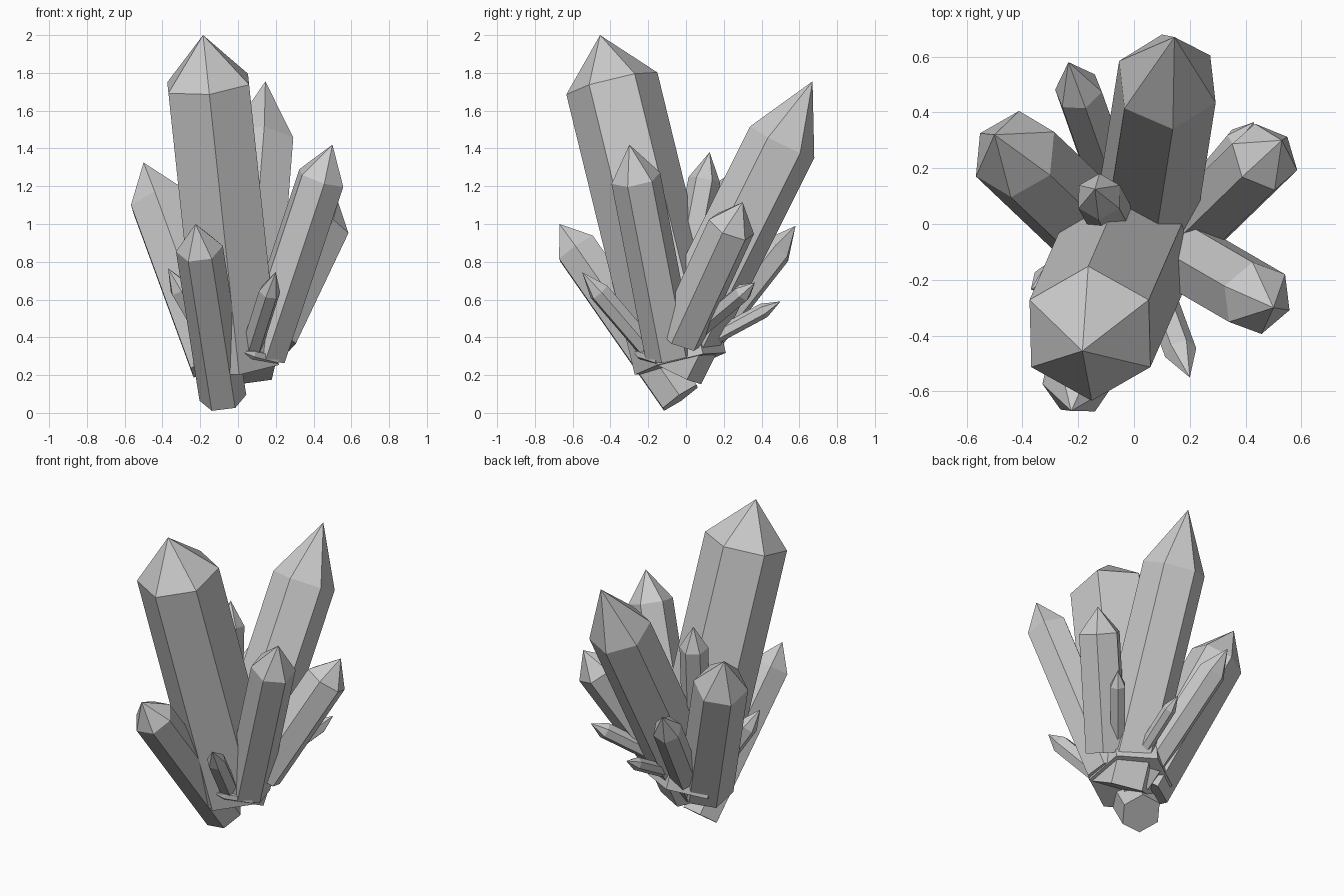
import bpy, math
from mathutils import Vector

if "Cube" in bpy.data.objects:
    bpy.data.objects.remove(bpy.data.objects["Cube"])


def crystal(name, base, tip, r, point, hint):
    """Six-sided prism from base, ending in a pyramid of length `point`.
    `hint` is the direction in which one corner of the cross-section lies."""
    base, tip = Vector(base), Vector(tip)
    axis = (tip - base).normalized()
    shoulder = tip - axis * point
    u = Vector(hint)
    u = (u - axis * u.dot(axis)).normalized()
    v = axis.cross(u)
    verts = []
    for c in (base, shoulder):
        for i in range(6):
            a = i * math.pi / 3
            verts.append(c + (u * math.cos(a) + v * math.sin(a)) * r)
    verts.append(tip)
    faces = [tuple(range(5, -1, -1))]
    for i in range(6):
        j = (i + 1) % 6
        faces.append((i, j, j + 6, i + 6))
        faces.append((i + 6, j + 6, 12))
    mesh = bpy.data.meshes.new(name)
    mesh.from_pydata(verts, [], faces)
    obj = bpy.data.objects.new(name, mesh)
    bpy.context.collection.objects.link(obj)
    return obj


# name, base centre, tip, radius, point length, corner direction
crystals = [
    # large crystals
    ("main_crystal", (0, -.03, .26), (-.185, -.455, 2.0), .248, .265, (0, -1, 0)),
    ("back_crystal", (.025, -.09, .235), (.145, .67, 1.755), .19, .36, (.02, -.175, .085)),
    ("left_crystal", (-.11, -.05, .26), (-.50, .32, 1.325), .163, .225, (.14, .08, .024)),
    ("right_crystal", (.13, -.085, .31), (.50, -.30, 1.42), .133, .19, (.12, -.045, -.04)),
    ("front_crystal", (-.08, -.03, .08), (-.225, -.67, 1.0), .125, .16, (1, 0, .05)),
    ("right_back_crystal", (.19, -.03, .4), (.53, .30, 1.115), .13, .155, (.115, -.045, -.03)),
    # medium crystals
    ("left_back_crystal", (-.03, 0, .25), (-.235, .58, .99), .088, .17, (-.07, .005, -.02)),
    ("upright_crystal", (-.03, -.08, .3), (-.14, .125, 1.38), .085, .15, (0, -1, 0)),
    # small crystals around the foot
    ("small_left_crystal", (-.04, -.06, .2), (-.37, -.235, .765), .06, .13, (0, 1, 0)),
    ("small_front_crystal", (.075, -.21, .35), (.20, -.55, .745), .058, .14, (1, .2, 0)),
    ("small_right_back_crystal", (.15, .03, .41), (.43, .365, .69), .05, .10, (0, 0, 1)),
    ("small_back_crystal", (.04, .12, .385), (.08, .50, .59), .04, .10, (0, 0, 1)),
    ("foot_shard", (.2, -.14, .28), (.02, -.28, .325), .03, .07, (0, 0, 1)),
]
for c in crystals:
    crystal(*c)
